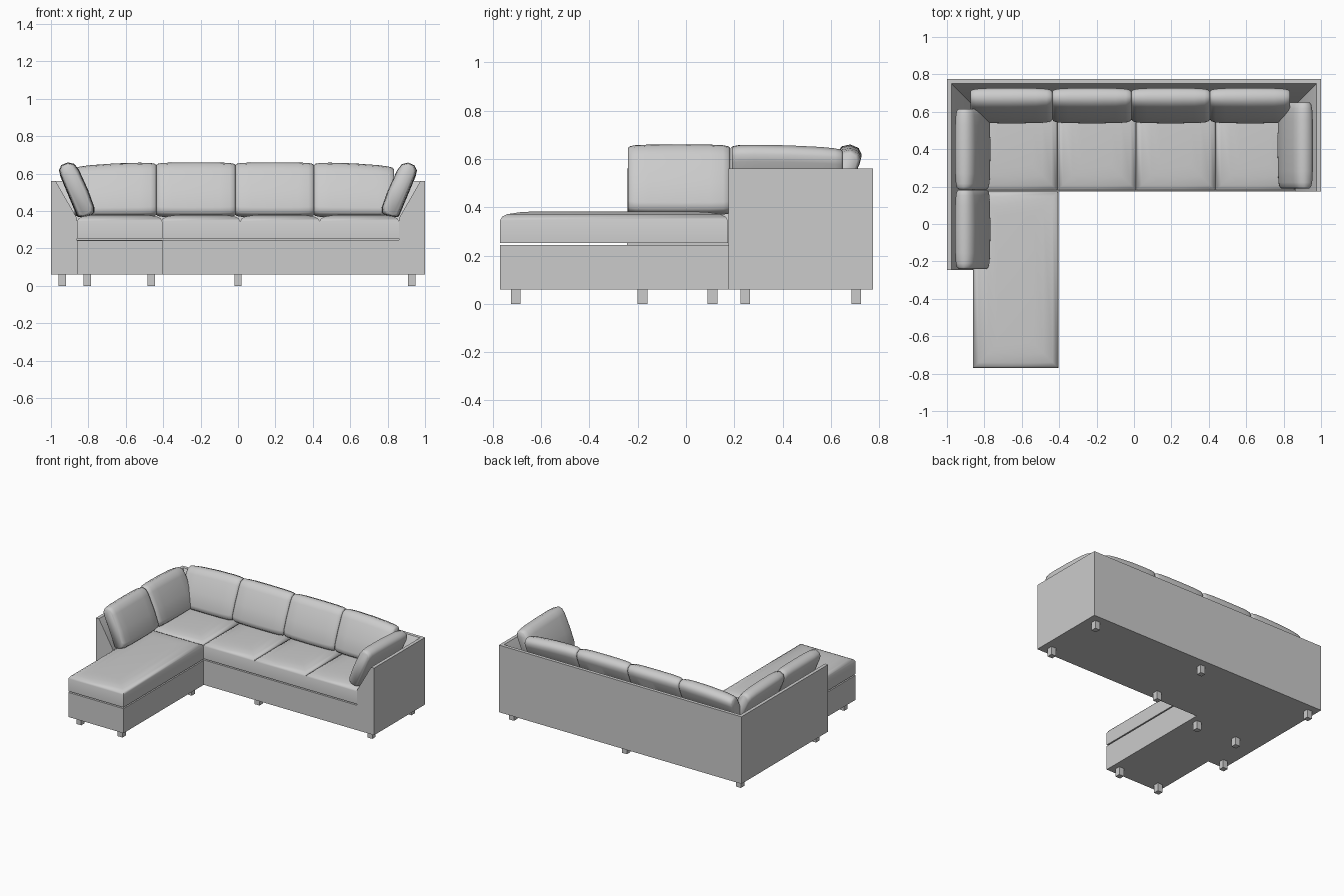
import bpy, bmesh, math

if "Cube" in bpy.data.objects:
    bpy.data.objects.remove(bpy.data.objects["Cube"])


def loft(name, rings, angle=40):
    """Skin a list of equal-length closed rings and cap both ends."""
    bm = bmesh.new()
    vs = [[bm.verts.new(p) for p in r] for r in rings]
    n = len(vs[0])
    for a, b in zip(vs, vs[1:]):
        for i in range(n):
            j = (i + 1) % n
            bm.faces.new((a[i], a[j], b[j], b[i]))
    bm.faces.new(vs[0][::-1])
    bm.faces.new(vs[-1])
    bmesh.ops.recalc_face_normals(bm, faces=bm.faces[:])
    me = bpy.data.meshes.new(name)
    bm.to_mesh(me)
    bm.free()
    ob = bpy.data.objects.new(name, me)
    bpy.context.collection.objects.link(ob)
    bpy.ops.object.select_all(action='DESELECT')
    ob.select_set(True)
    bpy.context.view_layer.objects.active = ob
    bpy.ops.object.shade_smooth_by_angle(angle=math.radians(angle))
    return ob


def rect(x0, x1, y0, y1, z, inset=0):
    x0, x1, y0, y1 = x0 + inset, x1 - inset, y0 + inset, y1 - inset
    return [(x0, y0, z), (x1, y0, z), (x1, y1, z), (x0, y1, z)]


def outline(points, z):
    return [(x, y, z) for x, y in points]


# L-shaped base under the back and the arms
plan = [(1, .175), (1, .775), (-1, .775), (-1, -.245), (-.86, -.245), (-.86, .175)]
loft("main_base", [outline(plan, .06), outline(plan, .245)])

# Chaise base
loft("chaise_base", [rect(-.86, -.405, -.77, .175, z) for z in (.06, .243)])

# Back and arms: one sloped profile swept with mitred corners
wall = [(0, .245), (0, .56), (.025, .56), (.14, .36), (.14, .245)]
path = [(1, .175, -1, 0), (1, .775, -1, -1), (-1, .775, 1, -1), (-1, -.245, 1, 0)]
loft("back_and_arms", [[(x + d * dx, y + d * dy, z) for d, z in wall]
                       for x, y, dx, dy in path])

# Seat cushions with softly crowned tops
crown = [(0, .252), (0, .345), (.008, .36), (.03, .371), (.08, .379), (.13, .382)]


def seat(name, x0, x1, y0, y1):
    loft(name, [rect(x0, x1, y0, y1, z, i) for i, z in crown], 50)


seat("chaise_cushion", -.86, -.405, -.77, .173)
edges = [-.86, -.41, .012, .436, .86]
for i in range(4):
    seat(f"seat_cushion_{i + 1}", edges[i], edges[i + 1], .178, .64)

# Leaning pillows: profile as (distance in from outer wall, height)
pillow = [(.05, .59), (.043, .62), (.055, .645), (.09, .66), (.125, .652), (.15, .62),
          (.2, .51), (.232, .42), (.232, .392), (.215, .377), (.17, .366), (.14, .37)]
steps = [(0, .66), (.02, .82), (.07, .92), (.2, .98), (.5, 1),
         (.8, .98), (.93, .92), (.98, .82), (1, .66)]


def lean_pillow(name, w0, w1, place, drop0=0, drop1=0):
    rings = []
    for t, s in steps:
        drop = drop0 * (1 - t) ** 2 + drop1 * t ** 2
        ring = []
        for d, z in pillow:
            mid = .135 + (.51 - z) * .33
            zz = .51 + (z - .51) * (1 - (1 - s) * .28)
            zz -= drop * max(0, (z - .36) / .3)
            ring.append(place(w0 + t * (w1 - w0), mid + (d - mid) * s, zz))
        rings.append(ring)
    loft(name, rings, 60)


def on_back(w, d, z):
    return (w, .77 - d, z)


def on_right(w, d, z):
    return (1 - d, w, z)


def on_left(w, d, z):
    return (-1 + d, w, z)


splits = [-.875, -.437, -.014, .406, .835]
for i in range(4):
    lean_pillow(f"back_pillow_{i + 1}", splits[i], splits[i + 1], on_back,
                .022 if i == 0 else 0, .022 if i == 3 else 0)
lean_pillow("right_arm_pillow", .19, .65, on_right, 0, .015)
lean_pillow("left_arm_pillow_rear", .185, .615, on_left, 0, .015)
lean_pillow("left_arm_pillow_front", -.24, .183, on_left)

# Short block legs
legs = [(x, y) for x in (0, .93) for y in (.245, .705)]
legs += [(x, y) for x in (-.805, -.465) for y in (-.705, .11)]
legs += [(-.94, .705), (-.94, -.18)]
for i, (x, y) in enumerate(legs):
    loft(f"leg_{i + 1}", [rect(x - .02, x + .02, y - .02, y + .02, z) for z in (0, .065)])
